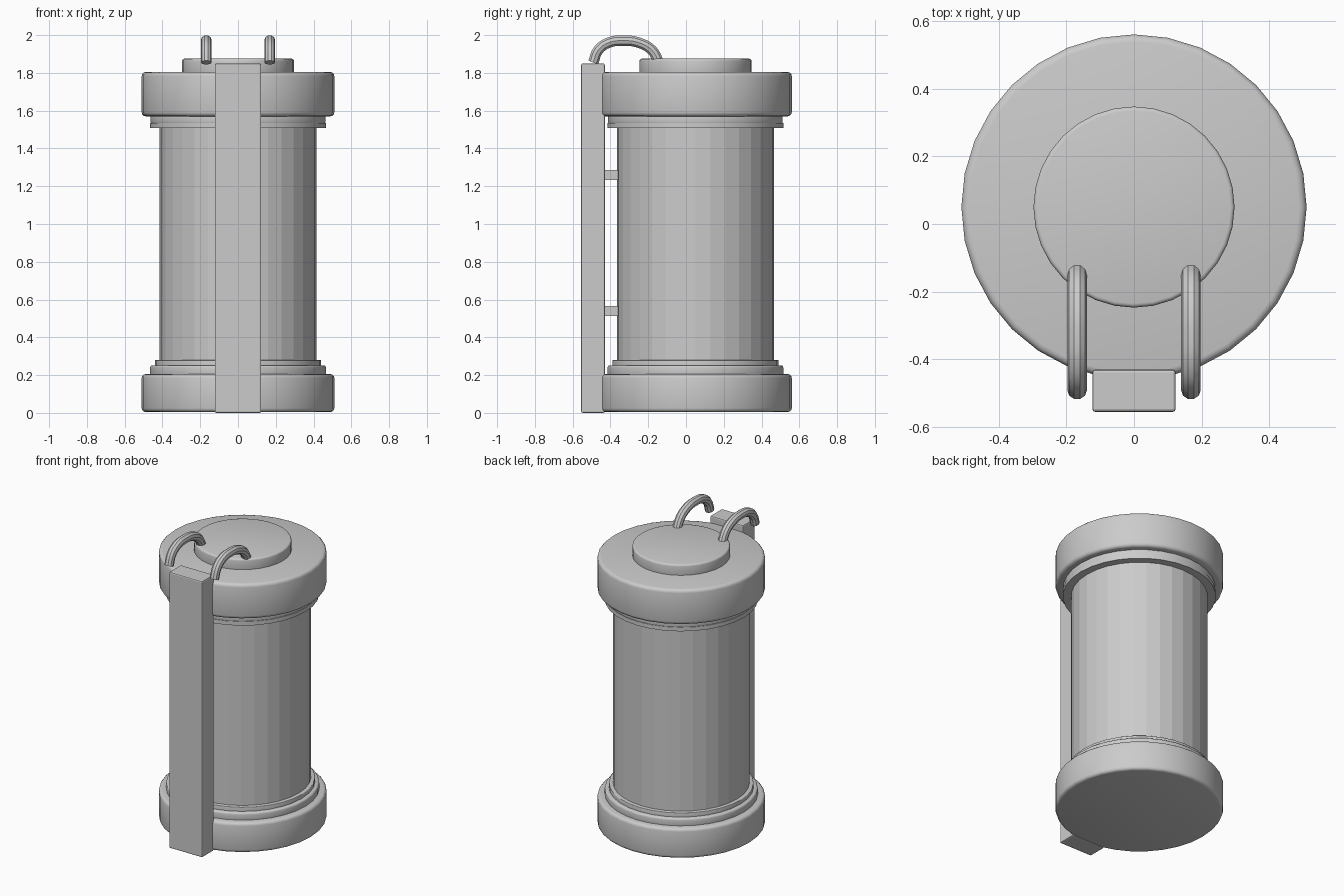
import bpy, bmesh, math

cube = bpy.data.objects.get("Cube")
if cube:
    bpy.data.objects.remove(cube, do_unlink=True)

AXIS_Y = 0.05
SIDES = 32

grey = bpy.data.materials.new("light grey")
grey.use_nodes = True
grey.diffuse_color = (0.6, 0.6, 0.6, 1)
grey.node_tree.nodes["Principled BSDF"].inputs["Base Color"].default_value = (0.6, 0.6, 0.6, 1)


def finish(obj, smooth, bevel=0, segments=3):
    """Apply the material, edge bevel and shading."""
    obj.data.materials.append(grey)
    bpy.ops.object.select_all(action='DESELECT')
    obj.select_set(True)
    bpy.context.view_layer.objects.active = obj
    if bevel:
        mod = obj.modifiers.new("edge", 'BEVEL')
        mod.width, mod.segments = bevel, segments
        mod.limit_method, mod.angle_limit = 'ANGLE', math.radians(40)
        bpy.ops.object.modifier_apply(modifier=mod.name)
    if smooth:
        bpy.ops.object.shade_smooth_by_angle(angle=math.radians(35))


def disc(name, radius, low, high, bevel=0, smooth=True):
    """Upright cylinder on the canister axis."""
    bpy.ops.mesh.primitive_cylinder_add(vertices=SIDES, radius=radius, depth=high - low,
                                        location=(0, AXIS_Y, (low + high) / 2))
    obj = bpy.context.object
    obj.name = name
    finish(obj, smooth, bevel)


def block(name, lo, hi, bevel=0):
    """Box between two corners."""
    mesh = bpy.data.meshes.new(name)
    bm = bmesh.new()
    bmesh.ops.create_cube(bm, size=1)
    for v in bm.verts:
        v.co = [(a + b) / 2 + c * (b - a) for a, b, c in zip(lo, hi, v.co)]
    bm.to_mesh(mesh)
    bm.free()
    obj = bpy.data.objects.new(name, mesh)
    bpy.context.collection.objects.link(obj)
    finish(obj, False, bevel, 2)


# Canister: body, caps and collars
disc("body", 0.415, 0.1, 1.7, smooth=False)
disc("base_cap", 0.51, 0.005, 0.205, 0.02)
disc("lower_collar", 0.465, 0.19, 0.252, 0.012)
disc("lower_lip", 0.44, 0.23, 0.28, 0.004)
disc("top_cap", 0.51, 1.57, 1.805, 0.022)
disc("upper_collar", 0.465, 1.508, 1.535)
disc("upper_collar_bead", 0.462, 1.53, 1.58, 0.008)
disc("lid", 0.297, 1.78, 1.875, 0.012)

# Upright bar with its two brackets
block("front_bar", (-0.123, -0.555, 0), (0.123, -0.43, 1.85), 0.008)
for name, z in (("lower_bracket", 0.54), ("upper_bracket", 1.26)):
    block(name, (-0.06, -0.45, z - 0.027), (0.06, -0.34, z + 0.027))

# Arched pipes from the bar to the lid
ARCH = [(-0.491, 1.855), (-0.465, 1.92), (-0.41, 1.96), (-0.33, 1.971),
        (-0.25, 1.96), (-0.18, 1.92), (-0.143, 1.855)]
for name, x in (("right_pipe", -0.168), ("left_pipe", 0.168)):
    curve = bpy.data.curves.new(name, 'CURVE')
    curve.dimensions = '3D'
    curve.bevel_depth, curve.bevel_resolution = 0.029, 3
    curve.use_fill_caps = True
    curve.resolution_u = 4
    spline = curve.splines.new('BEZIER')
    spline.bezier_points.add(len(ARCH) - 1)
    for point, (y, z) in zip(spline.bezier_points, ARCH):
        point.co = (x, y, z)
        point.handle_left_type = point.handle_right_type = 'AUTO'
    obj = bpy.data.objects.new(name, curve)
    bpy.context.collection.objects.link(obj)
    bpy.ops.object.select_all(action='DESELECT')
    obj.select_set(True)
    bpy.context.view_layer.objects.active = obj
    bpy.ops.object.convert(target='MESH')
    finish(bpy.context.object, True)
